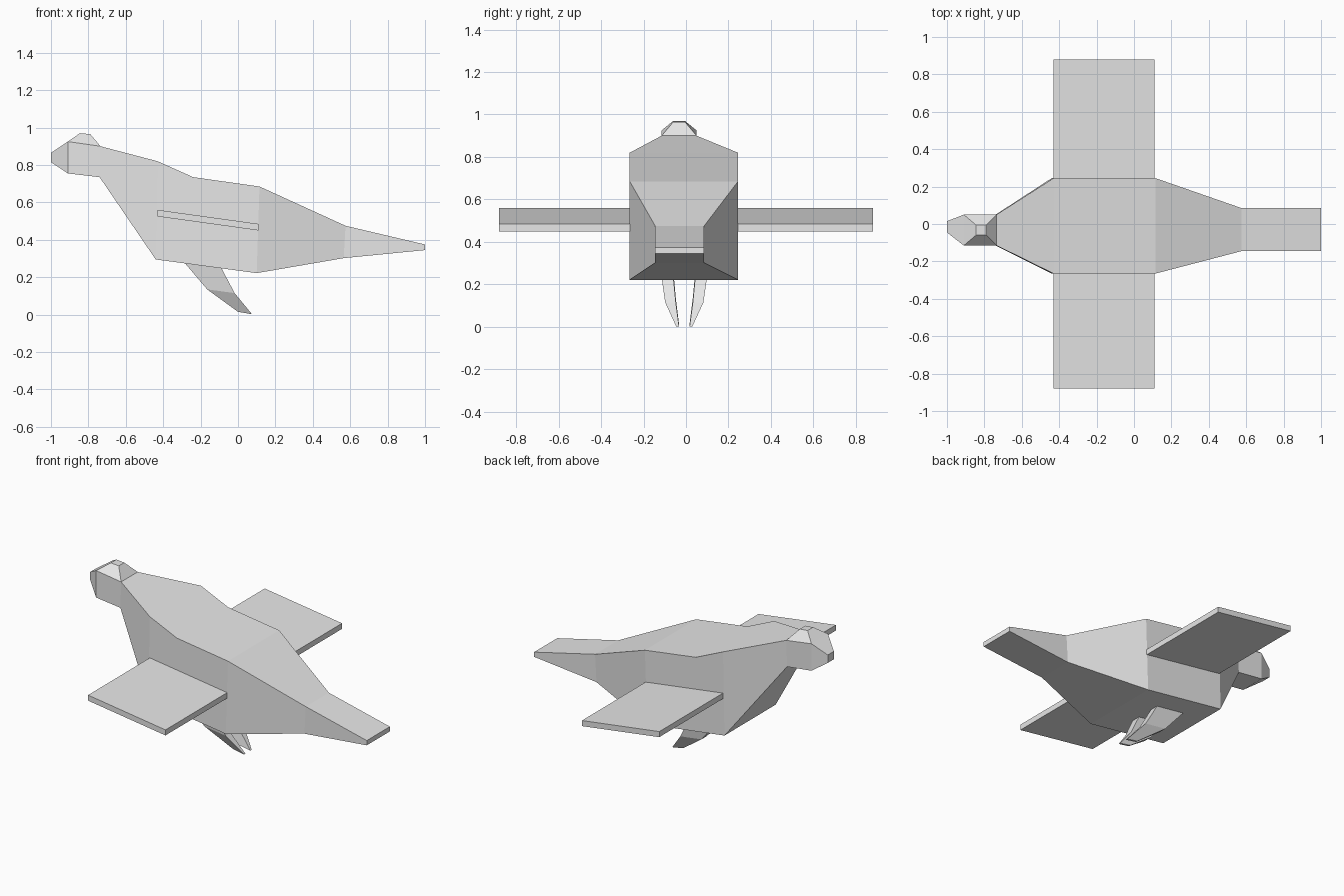
import bpy

cube = bpy.data.objects.get("Cube")
if cube:
    bpy.data.objects.remove(cube, do_unlink=True)

grey = bpy.data.materials.new("pale_grey")
grey.use_nodes = True
colour = (0.8, 0.8, 0.8, 1)
grey.diffuse_color = colour
grey.node_tree.nodes["Principled BSDF"].inputs["Base Color"].default_value = colour


def make(name, verts, faces):
    mesh = bpy.data.meshes.new(name)
    mesh.from_pydata(verts, [], faces)
    mesh.materials.append(grey)
    obj = bpy.data.objects.new(name, mesh)
    bpy.context.collection.objects.link(obj)
    return obj


def ring(top, bottom, y0, y1):
    """Four-sided section: top right, top left, bottom left, bottom right."""
    (xt, zt), (xb, zb) = top, bottom
    return [(xt, y0, zt), (xt, y1, zt), (xb, y1, zb), (xb, y0, zb)]


def loft(rings, skip=()):
    """Join four-sided sections into a capped tube."""
    verts = [v for r in rings for v in r]
    faces = [(0, 1, 2, 3), tuple(len(verts) - 1 - i for i in range(4))]
    for s in range(len(rings) - 1):
        if s in skip:
            continue
        a, b = s * 4, s * 4 + 4
        for i in range(4):
            j = (i + 1) % 4
            faces.append((a + i, b + i, b + j, a + j))
    return verts, faces


# Body: beak, head, neck, shoulder, hip, tail root, tail tip
sections = [
    ring((-1.0, 0.865), (-1.0, 0.815), -0.045, 0.015),
    ring((-0.91, 0.925), (-0.91, 0.755), -0.115, 0.05),
    ring((-0.735, 0.9), (-0.74, 0.735), -0.115, 0.05),
    ring((-0.43, 0.82), (-0.44, 0.295), -0.265, 0.245),
    ring((0.115, 0.685), (0.1, 0.222), -0.265, 0.245),
    ring((0.575, 0.475), (0.565, 0.302), -0.145, 0.085),
    ring((1.0, 0.375), (1.0, 0.345), -0.145, 0.085),
]
verts, faces = loft(sections, skip=(3,))
# Back span has a lowered flank point on each side
sh, hip, mid = 12, 16, len(verts)
verts += [(-0.24, -0.265, 0.735), (-0.24, 0.245, 0.735)]
faces += [
    (sh, mid, hip, hip + 1, mid + 1, sh + 1),
    (sh + 3, hip + 3, hip, mid, sh),
    (sh + 1, mid + 1, hip + 1, hip + 2, sh + 2),
    (sh + 2, hip + 2, hip + 3, sh + 3),
]
make("body", verts, faces)

# Crest: tapered block on top of the head
base = [sections[1][0], sections[1][1], sections[2][1], sections[2][0]]
cap = [(-0.845, -0.06, 0.97), (-0.845, -0.005, 0.97),
       (-0.79, -0.005, 0.965), (-0.79, -0.06, 0.965)]
crest_faces = [(7, 6, 5, 4)]
for i in range(4):
    j = (i + 1) % 4
    crest_faces.append((i, i + 4, j + 4, j))
make("crest", base + cap, crest_faces)

# Wings: flat tilted slabs
for side, name in ((-1, "right_wing"), (1, "left_wing")):
    y0, y1 = sorted((side * 0.88, side * 0.2))
    make(name, *loft([
        ring((-0.43, 0.56), (-0.43, 0.525), y0, y1),
        ring((0.11, 0.485), (0.11, 0.45), y0, y1),
    ]))

# Legs: tapered, swept back, from thigh to toe
for side, name in ((-1, "right_leg"), (1, "left_leg")):
    rings = []
    for front, back, inner, outer in (
        ((-0.305, 0.3), (-0.1, 0.27), 0.055, 0.112),
        ((-0.165, 0.135), (-0.018, 0.115), 0.04, 0.09),
        ((0.0, 0.015), (0.075, 0.002), 0.025, 0.038),
    ):
        y0, y1 = sorted((side * inner - 0.008, side * outer - 0.008))
        rings.append(ring(back, front, y0, y1))
    leg = make(name, *loft(rings))

# Consistent outward normals on the closed parts
import bmesh
for name in ("right_leg", "left_leg", "right_wing", "left_wing", "body"):
    mesh = bpy.data.objects[name].data
    bm = bmesh.new()
    bm.from_mesh(mesh)
    bmesh.ops.recalc_face_normals(bm, faces=bm.faces)
    bm.to_mesh(mesh)
    bm.free()
mesh = bpy.data.objects["crest"].data
if mesh.polygons[0].normal.z < 0:
    mesh.flip_normals()
